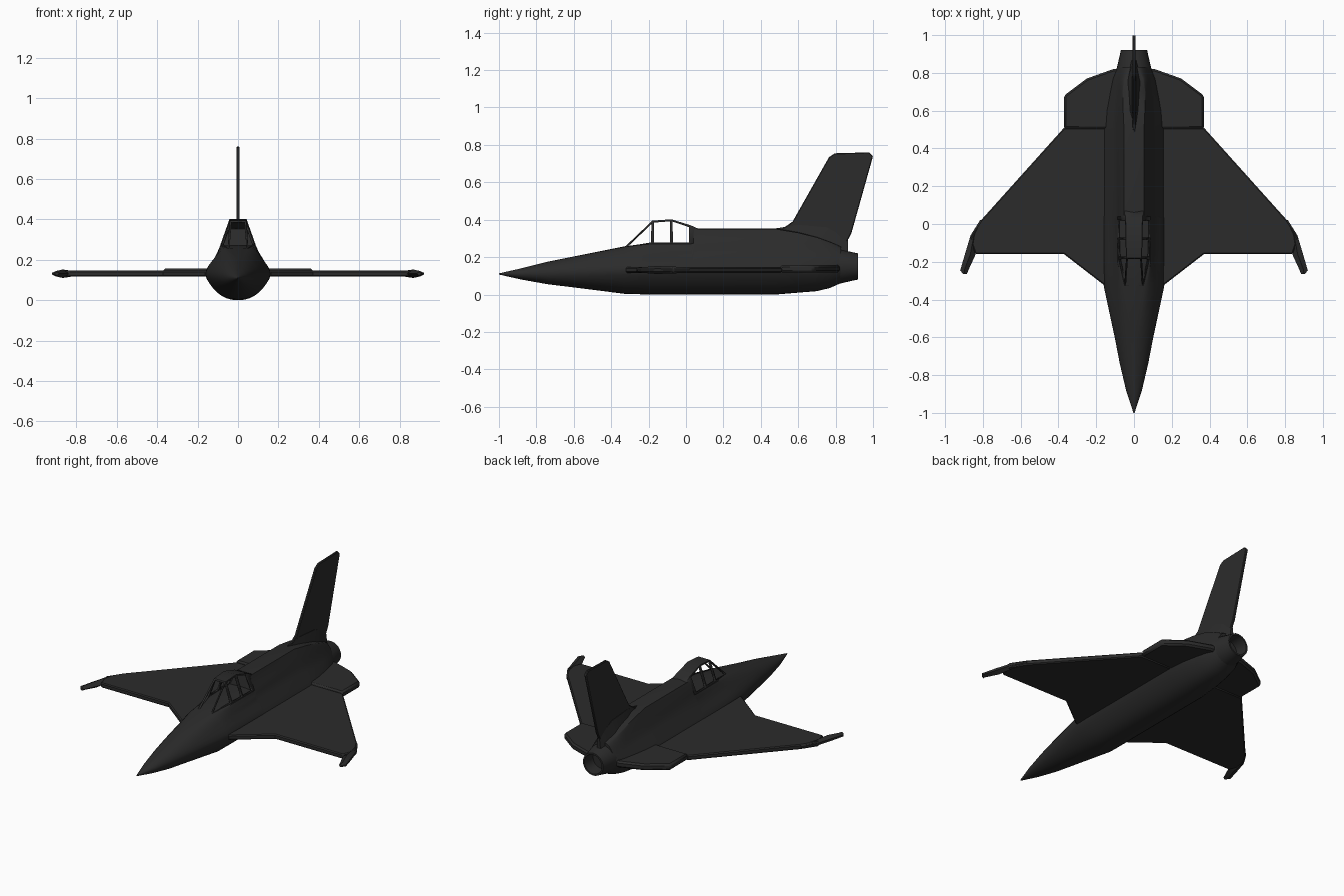
import bpy
import bmesh
import math

cube = bpy.data.objects.get("Cube")
if cube:
    bpy.data.objects.remove(cube, do_unlink=True)

SHADE = 0.024
paint = bpy.data.materials.new("charcoal paint")
paint.use_nodes = True
paint.diffuse_color = (SHADE, SHADE, SHADE, 1)
shader = paint.node_tree.nodes["Principled BSDF"]
shader.inputs["Base Color"].default_value = (SHADE, SHADE, SHADE, 1)
shader.inputs["Roughness"].default_value = 0.7


def finish(bm, name, angle=35, recalc=True):
    """Turn a bmesh into a painted, smooth-shaded object."""
    if recalc:
        bmesh.ops.recalc_face_normals(bm, faces=bm.faces[:])
    mesh = bpy.data.meshes.new(name)
    bm.to_mesh(mesh)
    bm.free()
    mesh.materials.append(paint)
    obj = bpy.data.objects.new(name, mesh)
    bpy.context.collection.objects.link(obj)
    bpy.ops.object.select_all(action='DESELECT')
    obj.select_set(True)
    bpy.context.view_layer.objects.active = obj
    bpy.ops.object.shade_smooth_by_angle(angle=math.radians(angle))
    return obj


def loft(rings, name, angle=35, caps=True):
    """Skin a list of closed rings that all have the same point count."""
    bm = bmesh.new()
    loops = [[bm.verts.new(p) for p in ring] for ring in rings]
    count = len(loops[0])
    for a, b in zip(loops, loops[1:]):
        for i in range(count):
            j = (i + 1) % count
            bm.faces.new((a[i], a[j], b[j], b[i]))
    if caps:
        bm.faces.new(loops[0])
        bm.faces.new(loops[-1])
    return finish(bm, name, angle)


def slab(outline, name, place, low, high, edge=0.006):
    """Flat plate from an outline, with place() giving the 3D position."""
    rings = [[place(u, v, w) for u, v in outline] for w in (low, high)]
    obj = loft(rings, name)
    bevel = obj.modifiers.new("soft edge", 'BEVEL')
    bevel.width = edge
    bevel.segments = 1
    bevel.angle_limit = math.radians(50)
    bevel.limit_method = 'ANGLE'
    return obj


# Fuselage: round nose blending into a bell-shaped body with a raised spine
BELL = [(0.13, 0.165), (0.15, 0.158), (0.18, 0.14), (0.2, 0.12),
        (0.25, 0.095), (0.28, 0.084), (0.35, 0.052), (0.4, 0.04)]


def bell_width(z):
    for (z0, x0), (z1, x1) in zip(BELL, BELL[1:]):
        if z <= z1:
            return x0 + (x1 - x0) * (z - z0) / (z1 - z0)
    return BELL[-1][1]


def section(y, width, low, mid, high, bell):
    half = []
    steps = 8
    for i in range(steps):                      # belly, keel to waist
        a = math.pi / 2 * i / steps
        x = math.sin(a) * (1 - 0.12 * bell * math.sin(2 * a))
        half.append((width * x, mid - (mid - low) * math.cos(a)))
    for i in range(steps + 1):                  # flank, waist to spine
        f = math.sin(math.pi / 2 * i / steps)
        z = mid + (high - mid) * f
        x = width * math.sqrt(max(0, 1 - f * f))
        if bell:
            shaped = bell_width(max(z, BELL[0][0])) * width / BELL[0][1]
            x += (shaped - x) * bell
        half.append((x, z))
    half.append((0, high + 0.004 * bell))
    left = [(x, y, z) for x, z in half]
    right = [(-x, y, z) for x, z in half[1:-1]]
    return left + right[::-1]


STATIONS = [  # y, half width, bottom, waist, top, bell amount
    (-1.0, 0.003, 0.107, 0.11, 0.113, 0), (-0.88, 0.042, 0.08, 0.112, 0.14, 0),
    (-0.74, 0.075, 0.055, 0.115, 0.175, 0), (-0.6, 0.102, 0.038, 0.12, 0.203, 0.1),
    (-0.33, 0.16, 0.004, 0.13, 0.255, 0.6), (-0.2, 0.165, 0, 0.13, 0.27, 1),
    (0.03, 0.165, 0, 0.13, 0.27, 1), (0.045, 0.165, 0, 0.13, 0.35, 1),
    (0.48, 0.165, 0, 0.13, 0.35, 1), (0.6, 0.155, 0.01, 0.13, 0.33, 1),
    (0.7, 0.135, 0.018, 0.13, 0.305, 1), (0.77, 0.118, 0.035, 0.135, 0.28, 0.8),
    (0.83, 0.09, 0.062, 0.145, 0.255, 0.4)]
loft([section(*s) for s in STATIONS], "fuselage", 40)

# Hollow exhaust nozzle
NOZZLE = [(0.78, 0.095), (0.83, 0.09), (0.89, 0.076), (0.92, 0.07),
          (0.92, 0.06), (0.84, 0.056), (0.84, 0.001)]
loft([[(r * math.cos(k * math.tau / 24), y, 0.15 + r * math.sin(k * math.tau / 24))
       for k in range(24)] for y, r in NOZZLE], "exhaust_nozzle")

# Canopy: panelled shell whose window panes are inset and cut out
bm = bmesh.new()
FRAMES = [  # y, sill x, sill z, roof x, roof z
    (-0.18, 0.084, 0.272, 0.04, 0.395), (-0.078, 0.088, 0.272, 0.042, 0.402),
    (0.025, 0.088, 0.272, 0.044, 0.37), (0.075, 0.084, 0.272, 0.05, 0.348)]
rows = [[bm.verts.new(p) for p in
         ((-sx, y, sz), (-rx, y, rz), (rx, y, rz), (sx, y, sz))]
        for y, sx, sz, rx, rz in FRAMES]
nose = [bm.verts.new((s * 0.05, -0.33, 0.252)) for s in (-1, 1)]
first = rows[0]
panes = [bm.faces.new((nose[0], nose[1], first[2], first[1])),
         bm.faces.new((nose[0], first[1], first[0])),
         bm.faces.new((nose[1], first[3], first[2]))]
for n, (a, b) in enumerate(zip(rows, rows[1:])):
    for i in range(3):
        face = bm.faces.new((a[i], a[i + 1], b[i + 1], b[i]))
        if i != 1 and n < 2:
            panes.append(face)
bmesh.ops.recalc_face_normals(bm, faces=bm.faces[:])
if panes[0].normal.y > 0:
    bmesh.ops.reverse_faces(bm, faces=bm.faces[:])
bmesh.ops.inset_individual(bm, faces=panes, thickness=0.011)
bmesh.ops.delete(bm, geom=panes, context='FACES')
canopy = finish(bm, "canopy_frame", 25, recalc=False)
shell = canopy.modifiers.new("frame thickness", 'SOLIDIFY')
shell.thickness = 0.01
shell.offset = -1

# Wings, wing tips and tailplanes, mirrored left and right
WING = [(0.05, -0.32), (0.163, -0.32), (0.37, -0.16), (0.84, -0.16),
        (0.87, -0.07), (0.81, 0.02), (0.37, 0.51), (0.05, 0.51)]
TAILPLANE = [(0.05, 0.505), (0.37, 0.505), (0.37, 0.68), (0.25, 0.77),
             (0.11, 0.82), (0.05, 0.82)]
TIP = [  # y, inner x, outer x, half thickness
    (0.02, 0.8, 0.815, 0.012), (-0.06, 0.83, 0.865, 0.018),
    (-0.16, 0.838, 0.895, 0.021), (-0.245, 0.877, 0.92, 0.014),
    (-0.265, 0.885, 0.905, 0.01)]
for side, s in (("left", 1), ("right", -1)):
    def flat(u, v, w):
        return (s * u, v, w)
    slab(WING, side + "_wing", flat, 0.116, 0.146)
    slab(TAILPLANE, side + "_tailplane", flat, 0.118, 0.158, 0.01)
    rings = []
    for y, inner, outer, t in TIP:
        c = (inner + outer) / 2
        rings.append([(s * x, y, 0.131 + z) for x, z in
                      ((inner, 0), (c, t), (outer, t / 3), (outer, -t / 3), (c, -t))])
    loft(rings, side + "_wing_tip", 30)

# Tail fin with a tapered root fillet
FIN = [(0.48, 0.335), (0.53, 0.362), (0.57, 0.39), (0.765, 0.735), (0.795, 0.755),
       (0.98, 0.76), (1.0, 0.74), (0.885, 0.33), (0.852, 0.265), (0.8, 0.22), (0.6, 0.25)]
slab(FIN, "tail_fin", lambda u, v, w: (w, u, v), -0.008, 0.008, 0.004)
FILLET = [(0.47, 0.004, 0.352), (0.6, 0.02, 0.372), (0.75, 0.022, 0.36), (0.865, 0.009, 0.3)]
loft([[(-w * 1.6, y, top - 0.08), (-w * 0.5, y, top), (w * 0.5, y, top), (w * 1.6, y, top - 0.08)]
      for y, w, top in FILLET], "fin_root", 50)
